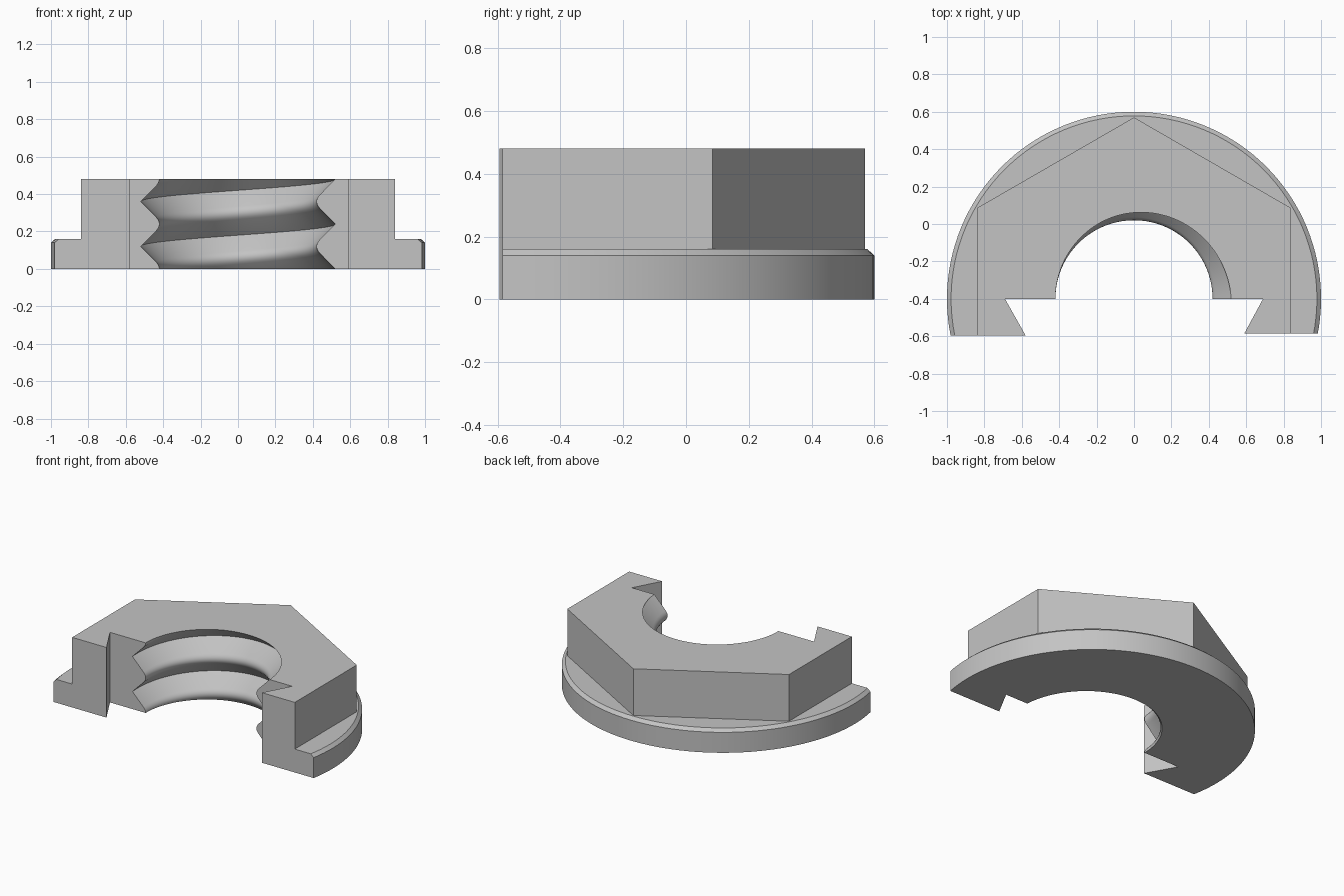
import bpy, bmesh, math

cube = bpy.data.objects.get("Cube")
if cube:
    bpy.data.objects.remove(cube)

CY = -0.4                      # bore axis in y
HEIGHT, PITCH = 0.48, 0.24

grey = bpy.data.materials.new("light grey")
grey.use_nodes = True
grey.diffuse_color = (0.55, 0.55, 0.55, 1)
grey.node_tree.nodes["Principled BSDF"].inputs["Base Color"].default_value = (0.55, 0.55, 0.55, 1)


def loft(name, rings):
    """Closed solid skinned through equal-length rings, with end caps."""
    bm = bmesh.new()
    loops = [[bm.verts.new(p) for p in ring] for ring in rings]
    n = len(loops[0])
    for a, b in zip(loops, loops[1:]):
        for i in range(n):
            j = (i + 1) % n
            bm.faces.new((a[i], a[j], b[j], b[i]))
    bm.faces.new(loops[0][::-1])
    bm.faces.new(loops[-1])
    bmesh.ops.recalc_face_normals(bm, faces=bm.faces)
    mesh = bpy.data.meshes.new(name)
    bm.to_mesh(mesh)
    bm.free()
    mesh.materials.append(grey)
    obj = bpy.data.objects.new(name, mesh)
    bpy.context.collection.objects.link(obj)
    return obj


def circle(r, z, n):
    return [(r * math.cos(math.pi / 2 + math.tau * i / n),
             CY + r * math.sin(math.pi / 2 + math.tau * i / n), z) for i in range(n)]


def combine(target, tool, operation):
    mod = target.modifiers.new(operation, 'BOOLEAN')
    mod.operation, mod.solver, mod.object = operation, 'EXACT', tool
    bpy.context.view_layer.objects.active = target
    bpy.ops.object.modifier_apply(modifier=mod.name)
    bpy.data.objects.remove(tool)


# Round chamfered flange with hexagonal body
nut = loft("threaded_half_nut", [circle(1, 0, 128), circle(1, 0.14, 128), circle(0.978, 0.16, 128)])
combine(nut, loft("hex_body", [circle(0.97, z, 6) for z in (0.05, HEIGHT)]), 'UNION')

# Front cut with dovetail notch and rough bore
arc = [(-0.4 * math.cos(math.pi * i / 32), CY + 0.4 * math.sin(math.pi * i / 32)) for i in range(33)]
outline = [(-2, -0.595), (-0.58, -0.595), (-0.69, CY)] + arc + [
    (0.69, CY), (0.59, -0.585), (2, -0.585), (2, -2), (-2, -2)]
combine(nut, loft("front_cutter", [[(x, y, z) for x, y in outline] for z in (-1, 1)]), 'DIFFERENCE')

# Helical thread: sharp grooves and rounded crests
half = [(0, 0.52), (0.085, 0.436), (0.095, 0.428), (0.107, 0.422), (0.12, 0.42)]
tooth = [(-d, r) for d, r in half[:0:-1]] + half[:-1]
profile = [(k * PITCH + d, r) for k in range(-1, 4) for d, r in tooth]
section = profile + [(profile[-1][0], 0.3), (profile[0][0], 0.3)]
rings = []
for i in range(73):
    a = -0.1 + (math.pi + 0.2) * i / 72
    rings.append([(r * math.cos(a), CY + r * math.sin(a), z - PITCH / 2 * a / math.pi)
                  for z, r in section])
combine(nut, loft("thread_cutter", rings), 'DIFFERENCE')

# Smooth curved walls, crisp edges
bpy.ops.object.select_all(action='DESELECT')
nut.select_set(True)
bpy.context.view_layer.objects.active = nut
bpy.ops.object.shade_smooth_by_angle(angle=math.radians(30))
